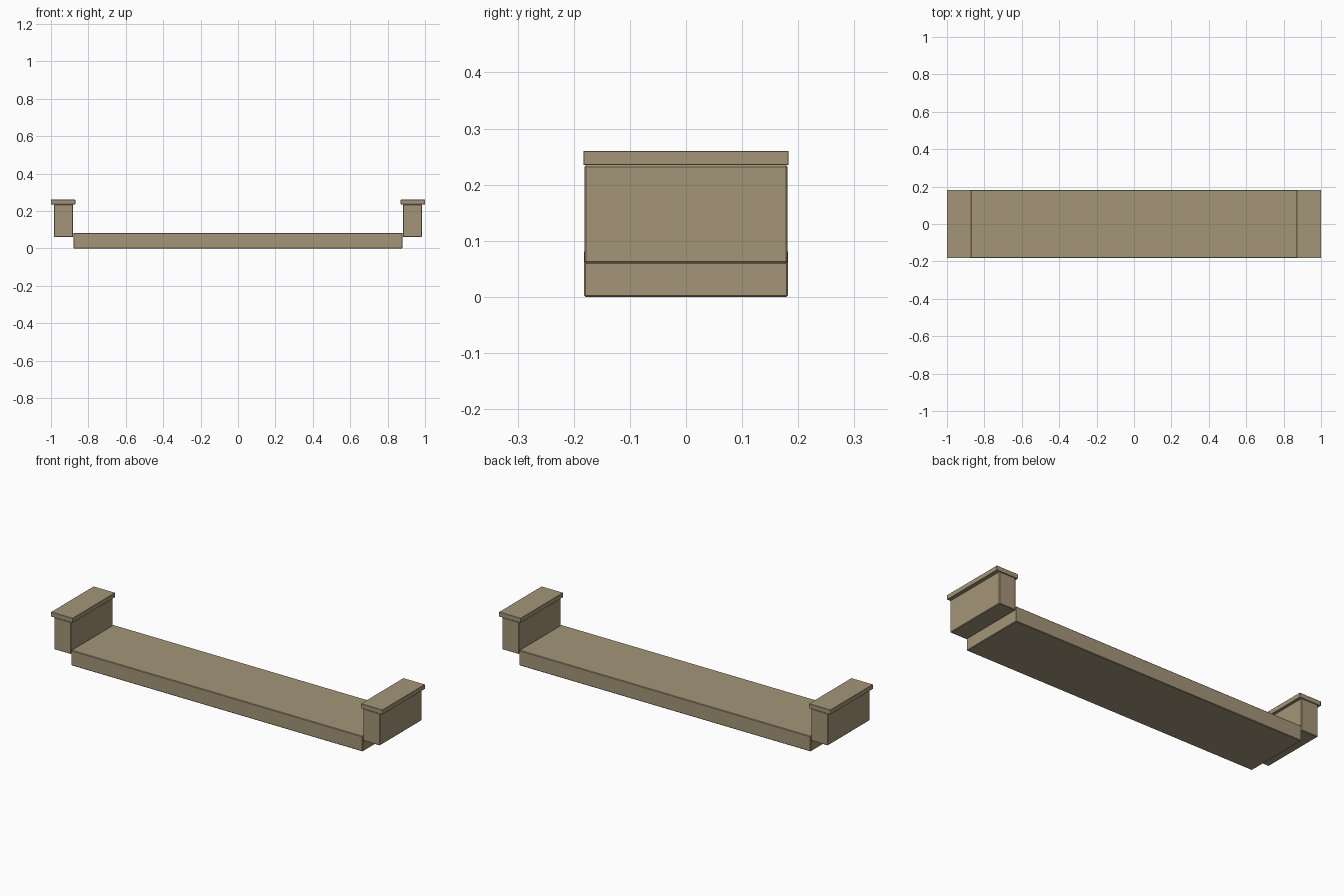
import bpy

if "Cube" in bpy.data.objects:
    bpy.data.objects.remove(bpy.data.objects["Cube"])

# One flat tan colour for the whole model
tan = bpy.data.materials.new("warm_tan")
tan.diffuse_color = (0.37, 0.30, 0.19, 1)
tan.use_nodes = True
tan.node_tree.nodes["Principled BSDF"].inputs["Base Color"].default_value = tan.diffuse_color


def box(name, x0, x1, half_y, z0, z1, bevel=0.003):
    bpy.ops.mesh.primitive_cube_add(size=1, location=((x0 + x1) / 2, 0, (z0 + z1) / 2))
    ob = bpy.context.object
    ob.name = name
    ob.scale = (x1 - x0, 2 * half_y, z1 - z0)
    bpy.ops.object.transform_apply(location=False, rotation=False, scale=True)
    ob.data.materials.append(tan)
    # Fine chamfer on the edges
    mod = ob.modifiers.new("edge_chamfer", "BEVEL")
    mod.width = bevel
    mod.segments = 1
    return ob


# Long flat deck
box("deck", -0.88, 0.88, 0.182, 0.0, 0.083)

# Raised end walls with overhanging caps
for side, s in (("left", -1), ("right", 1)):
    a, b = sorted((s * 0.882, s * 0.983))
    box(side + "_end_wall", a, b, 0.181, 0.06, 0.235)
    a, b = sorted((s * 0.87, s * 1.0))
    box(side + "_cap", a, b, 0.183, 0.235, 0.26, 0.001)
